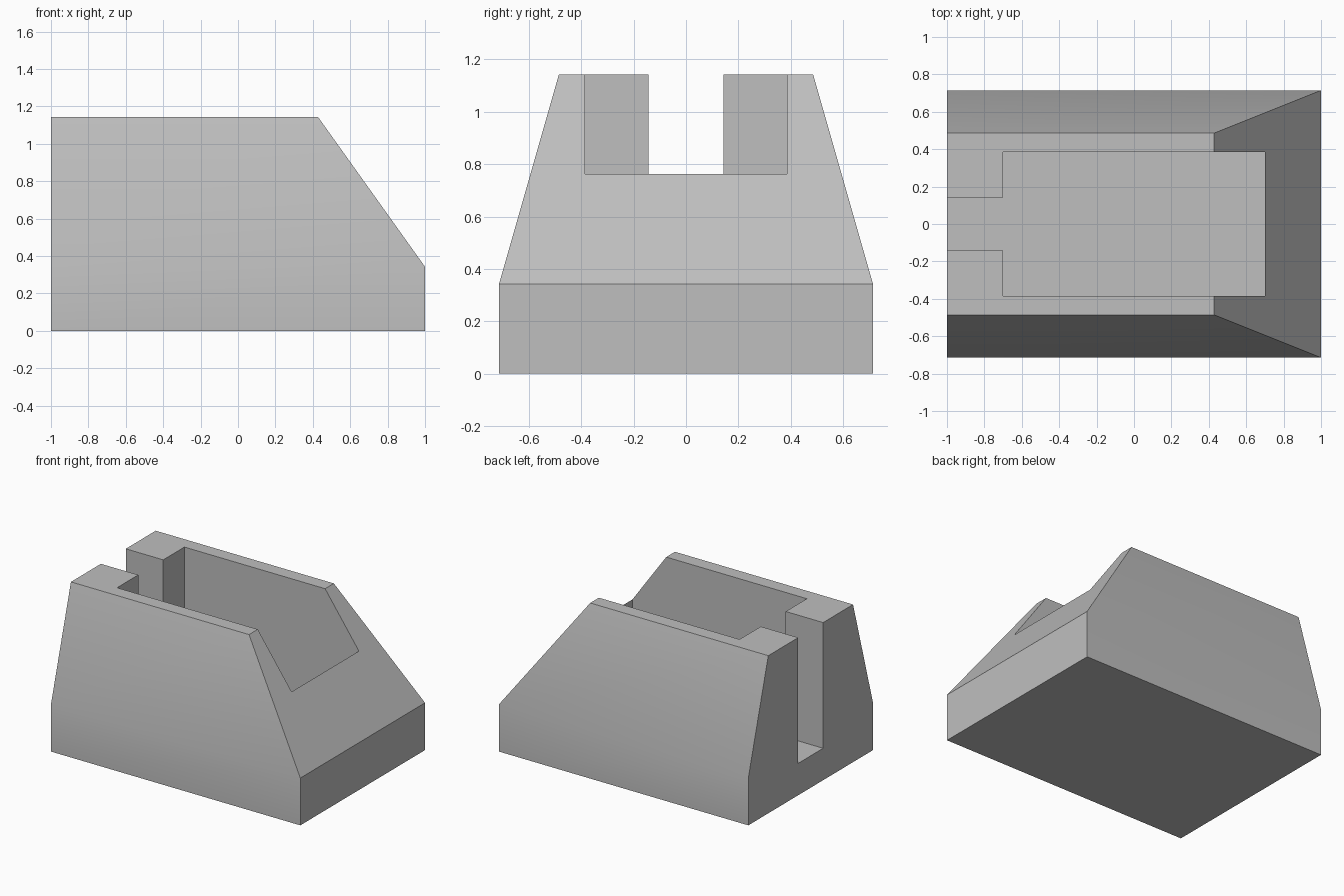
import bpy, bmesh, math

cube = bpy.data.objects.get("Cube")
if cube:
    bpy.data.objects.remove(cube, do_unlink=True)

U = 1 / 3.5  # design unit: the block is seven units long

grey = bpy.data.materials.new("plain grey")
grey.use_nodes = True
colour = (0.52, 0.52, 0.52, 1)
grey.diffuse_color = colour
grey.node_tree.nodes["Principled BSDF"].inputs["Base Color"].default_value = colour


def loft(name, rings):
    """Solid through stacked outlines, each given as (points, height)."""
    bm = bmesh.new()
    loops = [[bm.verts.new((x * U, y * U, z * U)) for x, y in pts] for pts, z in rings]
    bm.faces.new(loops[0][::-1])
    bm.faces.new(loops[-1])
    for low, high in zip(loops, loops[1:]):
        n = len(low)
        for i in range(n):
            j = (i + 1) % n
            bm.faces.new((low[i], low[j], high[j], high[i]))
    bmesh.ops.recalc_face_normals(bm, faces=bm.faces)
    mesh = bpy.data.meshes.new(name)
    bm.to_mesh(mesh)
    bm.free()
    mesh.materials.append(grey)
    obj = bpy.data.objects.new(name, mesh)
    bpy.context.collection.objects.link(obj)
    return obj


def rectangle(x0, x1, half):
    return [(x0, -half), (x1, -half), (x1, half), (x0, half)]


# Tapered block: upright base, then sides and one end sloping inwards
base = rectangle(-3.5, 3.5, 2.5)
block = loft("tapered_block", [(base, 0), (base, 1.2), (rectangle(-3.5, 1.5, 1.7), 4)])

# T-shaped pocket: wide cavity with a narrow slot through the upright end
half_outline = [(-4, 0.5), (-2.45, 0.5), (-2.45, 1.35), (2.45, 1.35)]
outline = [(x, -y) for x, y in half_outline] + half_outline[::-1]
cutter = loft("pocket_cutter", [(outline, 0.81), (outline, 5)])
cutter.hide_render = True

cut = block.modifiers.new("pocket", "BOOLEAN")
cut.operation = "DIFFERENCE"
cut.solver = "EXACT"
cut.object = cutter

bpy.ops.object.select_all(action="DESELECT")
block.select_set(True)
bpy.context.view_layer.objects.active = block
bpy.ops.object.modifier_apply(modifier=cut.name)
bpy.data.objects.remove(cutter, do_unlink=True)

# Soft shading across the shallow side crease, sharp elsewhere
bpy.ops.object.shade_smooth_by_angle(angle=math.radians(30))
